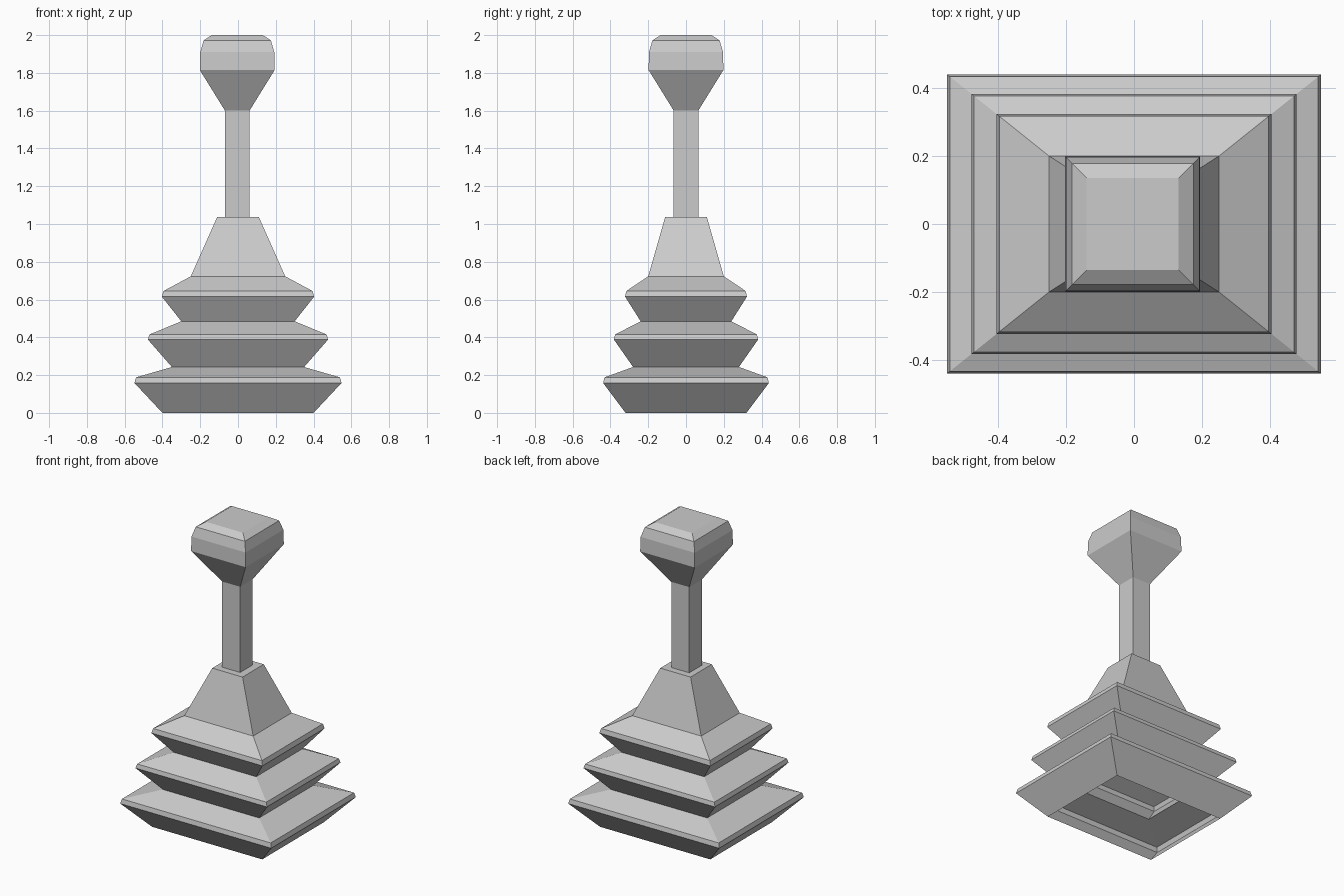
import bpy, bmesh

if "Cube" in bpy.data.objects:
    bpy.data.objects.remove(bpy.data.objects["Cube"])


def ring_loft(name, rings, cap_bottom=False, cap_top=True, x_offset=0.0):
    """Stack rectangular rings (half width, half depth, z) into one surface."""
    bm = bmesh.new()
    loops = [[bm.verts.new((sx * hx + x_offset, sy * hy, z))
              for sx, sy in ((-1, -1), (1, -1), (1, 1), (-1, 1))]
             for hx, hy, z in rings]
    for low, high in zip(loops, loops[1:]):
        for i in range(4):
            j = (i + 1) % 4
            bm.faces.new((low[i], low[j], high[j], high[i]))
    if cap_bottom:
        bm.faces.new(loops[0][::-1])
    if cap_top:
        bm.faces.new(loops[-1])
    mesh = bpy.data.meshes.new(name)
    bm.to_mesh(mesh)
    bm.free()
    obj = bpy.data.objects.new(name, mesh)
    bpy.context.collection.objects.link(obj)
    return obj


# Bellows boot: three pleats, open underneath, with a tapered collar
boot = []
for inner, outer, z in ((0.40, 0.548, (0.0, 0.158, 0.188)),
                        (0.35, 0.477, (0.243, 0.388, 0.415)),
                        (0.30, 0.403, (0.485, 0.615, 0.645))):
    for hx, level in zip((inner, outer, outer - 0.008), z):
        boot.append((hx, hx * 0.8, level))
boot += [(0.25, 0.20, 0.723), (0.11, 0.11, 1.038)]
ring_loft("bellows_boot", boot)

# Lever shaft flaring into the chamfered knob
lever = [(0.065, 0.065, 1.03), (0.065, 0.065, 1.60),
         (0.198, 0.198, 1.815), (0.196, 0.196, 1.91),
         (0.178, 0.178, 1.972), (0.135, 0.135, 2.0)]
ring_loft("lever_and_knob", lever, x_offset=-0.004)
